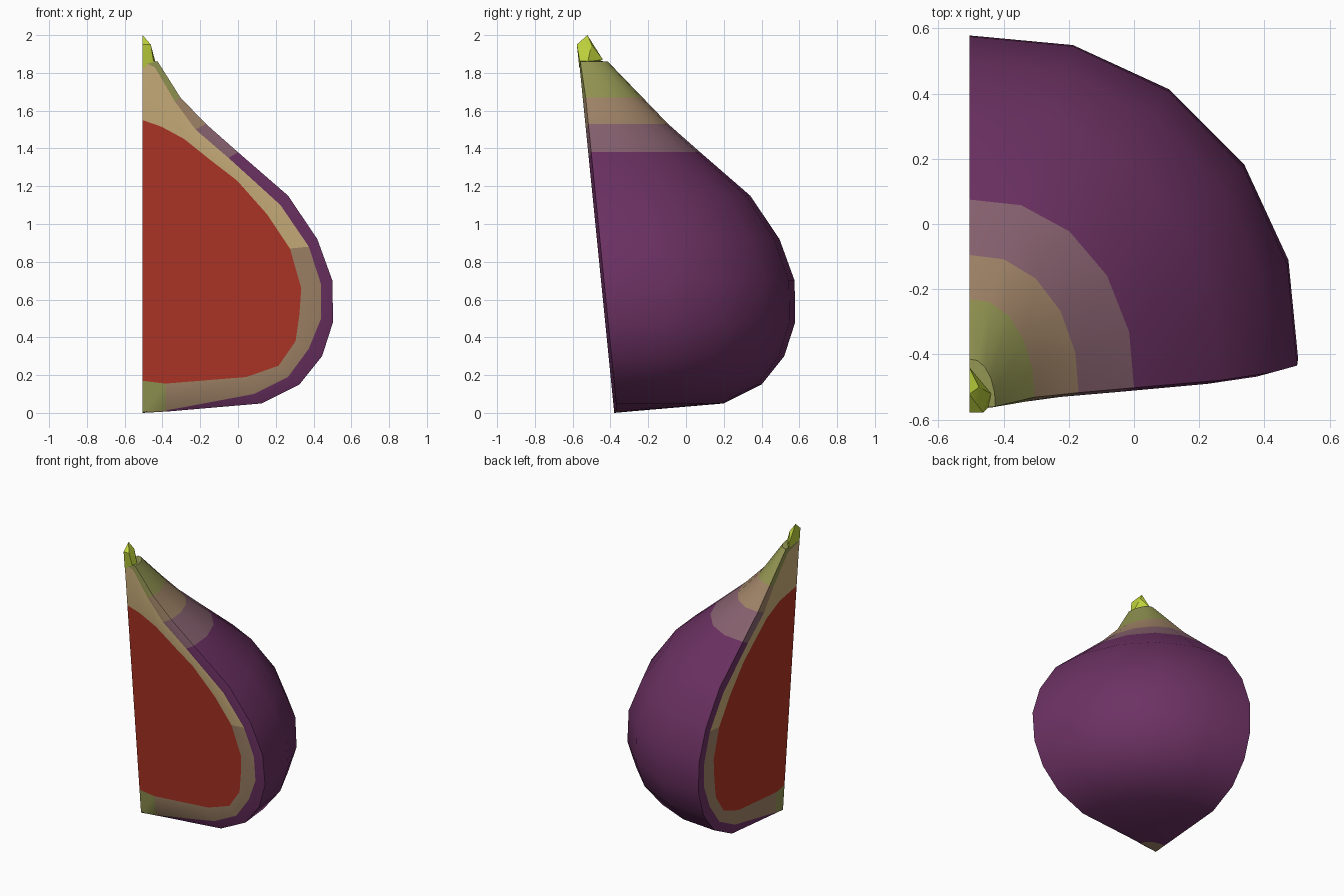
import bpy, bmesh, math

if "Cube" in bpy.data.objects:
    bpy.data.objects.remove(bpy.data.objects["Cube"])

COLOURS = [("red_pulp", (0.44, 0.036, 0.019)), ("cream_flesh", (0.60, 0.43, 0.20)),
           ("tan_flesh", (0.36, 0.235, 0.14)), ("purple_skin", (0.15, 0.031, 0.125)),
           ("mauve_skin", (0.25, 0.125, 0.165)), ("olive_skin", (0.29, 0.30, 0.085)),
           ("lime_stem", (0.52, 0.65, 0.045))]
RED, CREAM, TAN, PURPLE, MAUVE, OLIVE, LIME = range(7)
MATS = []
for name, c in COLOURS:
    m = bpy.data.materials.new(name)
    m.diffuse_color = (*c, 1)
    m.use_nodes = True
    m.node_tree.nodes["Principled BSDF"].inputs["Base Color"].default_value = m.diffuse_color
    MATS.append(m)

AXIS_X = -0.505
# matching (radius, height) profiles: outer skin, flesh edge, pulp edge
OUTER = [(0, 0), (.14, .008), (.63, .05), (.83, .15), (.95, .30), (1.008, .48), (1.005, .70),
         (.925, .92), (.77, 1.15), (.505, 1.38), (.335, 1.53), (.20, 1.67), (.08, 1.86), (0, 1.87)]
FLESH = [(0, .005), (.12, .012), (.59, .10), (.77, .19), (.88, .34), (.945, .5), (.945, .68),
         (.88, .88), (.73, 1.1), (.455, 1.35), (.28, 1.50), (.17, 1.65), (.065, 1.83), (0, 1.86)]
PULP = [(0, .17), (.12, .155), (.55, .19), (.72, .25), (.81, .38), (.83, .52), (.84, .66),
        (.78, .87), (.66, 1.05), (.5, 1.23), (.37, 1.33), (.22, 1.45), (.1, 1.515), (0, 1.55)]
N = len(OUTER)


def place(i, r, z, ang):
    """Point on the quarter: angle 0 = side cut, 90 degrees = leaning front cut."""
    R = OUTER[i][0]
    k = min(0.9, 0.1 * (z - 0.5) / R) if R else 0
    b = 1 + 0.035 * math.sin(2 * ang)
    return (AXIS_X + r * b * math.sin(ang),
            -0.38 - 0.1 * z + r * (1 + k) * b * math.cos(ang), z)


def skin_colour(i):
    if i == 0:
        return TAN
    z = (OUTER[i][1] + OUTER[i + 1][1]) / 2
    return PURPLE if z < 1.38 else MAUVE if z < 1.53 else TAN if z < 1.67 else OLIVE


def flesh_colour(i):
    return OLIVE if i == 0 else TAN if i < 7 else CREAM


def finish(bm, name, angle):
    bmesh.ops.recalc_face_normals(bm, faces=bm.faces)
    me = bpy.data.meshes.new(name)
    bm.to_mesh(me)
    bm.free()
    for m in MATS:
        me.materials.append(m)
    ob = bpy.data.objects.new(name, me)
    bpy.context.collection.objects.link(ob)
    bpy.ops.object.select_all(action='DESELECT')
    ob.select_set(True)
    bpy.context.view_layer.objects.active = ob
    bpy.ops.object.shade_smooth_by_angle(angle=math.radians(angle))
    return ob


bm = bmesh.new()


def strip(a, b, colour):
    for i in range(N - 1):
        f = bm.faces.new((a[i], a[i + 1], b[i + 1], b[i]))
        f.material_index = colour(i)


def curve(profile, ang):
    return [bm.verts.new(place(i, r, z, ang)) for i, (r, z) in enumerate(profile)]


# rounded skin
SEG = 5
rings = [curve(OUTER, math.pi / 2 * s / SEG) for s in range(SEG + 1)]
for v, (r, z) in zip(rings[-1], OUTER):      # front rim set slightly back
    v.co.y += 0.016 * min(1, r / 0.2)
for a, b in zip(rings, rings[1:]):
    strip(a, b, skin_colour)

# two cut faces: skin rim, flesh band, pulp
for ring, ang in ((rings[0], 0), (rings[-1], math.pi / 2)):
    flesh, pulp = curve(FLESH, ang), curve(PULP, ang)
    strip(ring, flesh, skin_colour)
    strip(flesh, pulp, flesh_colour)
    bm.faces.new(pulp).material_index = RED

bmesh.ops.remove_doubles(bm, verts=bm.verts, dist=1e-4)
finish(bm, "fig_quarter", 40)

# cut stem stub
bm = bmesh.new()
for p in [(-.505, -.565, 1.83), (-.44, -.555, 1.82), (-.505, -.578, 1.95), (-.462, -.578, 1.95),
          (-.505, -.522, 2.0), (-.438, -.52, 1.86), (-.505, -.44, 1.87), (-.475, -.5, 1.95),
          (-.505, -.54, 1.83)]:
    bm.verts.new(p)
res = bmesh.ops.convex_hull(bm, input=bm.verts)
loose = [v for v in bm.verts if not v.link_faces]
bmesh.ops.delete(bm, geom=loose, context='VERTS')
for f in bm.faces:
    f.material_index = LIME
finish(bm, "stem", 25)
